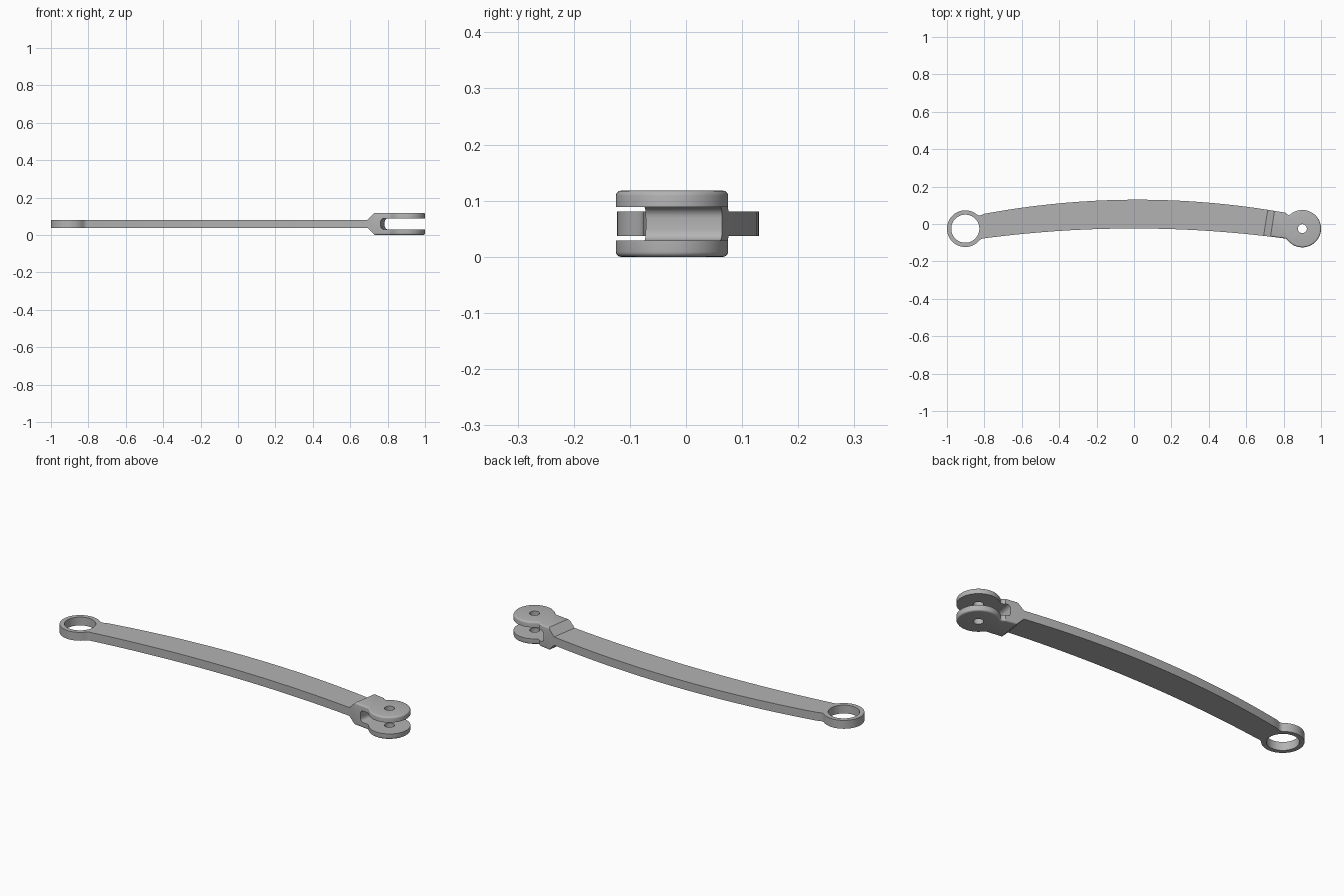
import bpy, bmesh
from math import sin, cos, radians
from mathutils import Matrix, Vector

cube = bpy.data.objects.get("Cube")
if cube:
    bpy.data.objects.remove(cube, do_unlink=True)

HEIGHT = 0.118
ARM_LOW, ARM_TOP = 0.037, 0.081
EYE, EYE_R = Vector((-0.902, -0.025)), 0.098
FORK, FORK_R = Vector((0.9, -0.025)), 0.1
TILT = radians(-9)

steel = bpy.data.materials.new("grey_steel")
steel.use_nodes = True
grey = (0.45, 0.45, 0.45, 1)
steel.diffuse_color = grey
steel.node_tree.nodes["Principled BSDF"].inputs["Base Color"].default_value = grey


def make_object(name, bm):
    bmesh.ops.recalc_face_normals(bm, faces=bm.faces)
    mesh = bpy.data.meshes.new(name)
    bm.to_mesh(mesh)
    bm.free()
    mesh.materials.append(steel)
    obj = bpy.data.objects.new(name, mesh)
    bpy.context.collection.objects.link(obj)
    return obj


def prism(points, offset):
    """Extrude a closed loop of 3D points along an offset."""
    bm = bmesh.new()
    face = bm.faces.new([bm.verts.new(p) for p in points])
    new = bmesh.ops.extrude_face_region(bm, geom=[face])["geom"]
    bmesh.ops.translate(bm, vec=offset, verts=[v for v in new if isinstance(v, bmesh.types.BMVert)])
    bmesh.ops.recalc_face_normals(bm, faces=bm.faces)
    return bm


def cut(target, name, bm):
    """Subtract a shape from the target and discard the cutter."""
    cutter = make_object(name, bm)
    cutter.hide_render = True
    mod = target.modifiers.new(name, 'BOOLEAN')
    mod.operation, mod.solver, mod.object = 'DIFFERENCE', 'EXACT', cutter
    bpy.context.view_layer.objects.active = target
    bpy.ops.object.modifier_apply(modifier=name)
    bpy.data.objects.remove(cutter, do_unlink=True)


def back_edge(x):
    return Vector((x, 0.13 - 0.112 * (x - 0.02) ** 2))


def front_edge(x):
    return Vector((x, -0.024 - 0.082 * x * x))


def arc(centre, radius, start, end, steps=48):
    angles = [radians(start + (end - start) * i / steps) for i in range(steps + 1)]
    return [centre + radius * Vector((cos(a), sin(a))) for a in angles]


def blend(a, control, b):
    """Inner points of a small fillet curve."""
    return [a * (1 - t) ** 2 + control * 2 * t * (1 - t) + b * t * t for t in (0.25, 0.5, 0.75)]


def tangent(angle):
    return Vector((-sin(radians(angle)), cos(radians(angle))))


# Plan outline: eye, front edge, fork end and back edge, with filleted necks
eye = arc(EYE, EYE_R, 50, 318)
fork = arc(FORK, FORK_R, -138, 130)
xs = [-0.8 + 1.61 * i / 40 for i in range(41)]
front = [front_edge(x) for x in xs]
back = [back_edge(x) for x in reversed(xs)]
outline = eye + blend(eye[-1], eye[-1] + 0.02 * tangent(318), front[0]) + front
outline += blend(front[-1], fork[0] - 0.02 * tangent(-138), fork[0]) + fork
outline += blend(fork[-1], fork[-1] + 0.015 * tangent(130), back[0]) + back
outline += blend(back[-1], eye[0] - 0.015 * tangent(50), eye[0])

# Full-height blank with rounded top and bottom rims
bm = prism([(p.x, p.y, 0) for p in outline], (0, 0, HEIGHT))
rims = [e for e in bm.edges if abs(e.verts[0].co.z - e.verts[1].co.z) < 0.001]
bmesh.ops.bevel(bm, geom=rims, offset=0.009, segments=4, profile=0.5, affect='EDGES')
arm = make_object("curved_link_arm", bm)

# Thin the arm above and below, leaving ramps up to the fork block
pivot = Matrix.Translation((0.703, 0, 0)) @ Matrix.Rotation(TILT, 4, 'Z')
for name, level, side in (("upper_cut", ARM_TOP, 1), ("lower_cut", ARM_LOW, -1)):
    shape = [(-2, 0), (0, 0), (0.1, 0.1), (-2, 0.1)]
    bm = prism([(x, -0.7, level + side * z) for x, z in shape], (0, 1.4, 0))
    bmesh.ops.transform(bm, matrix=pivot, verts=bm.verts)
    cut(arm, name, bm)

# Fork slot with rounded inner corners
bm = prism([(x, -0.3, z) for x, z in ((0, 0.029), (0.5, 0.029), (0.5, 0.089), (0, 0.089))], (0, 0.6, 0))
inner = [e for e in bm.edges if all(v.co.x < 0.01 for v in e.verts) and abs(e.verts[0].co.y - e.verts[1].co.y) > 0.1]
bmesh.ops.bevel(bm, geom=inner, offset=0.02, segments=6, profile=0.5, affect='EDGES')
slot = Matrix.Translation((0.774, 0, 0)) @ Matrix.Rotation(TILT, 4, 'Z')
bmesh.ops.transform(bm, matrix=slot, verts=bm.verts)
cut(arm, "fork_slot", bm)

# Eye bore and fork pin hole
for name, centre, radius in (("eye_bore", EYE, 0.075), ("pin_hole", FORK, 0.024)):
    ring = arc(centre, radius, 0, 360, 64)[:-1]
    cut(arm, name, prism([(p.x, p.y, -0.1) for p in ring], (0, 0, 0.4)))

bpy.ops.object.select_all(action='DESELECT')
arm.select_set(True)
bpy.context.view_layer.objects.active = arm
bpy.ops.object.shade_smooth_by_angle(angle=radians(30))
